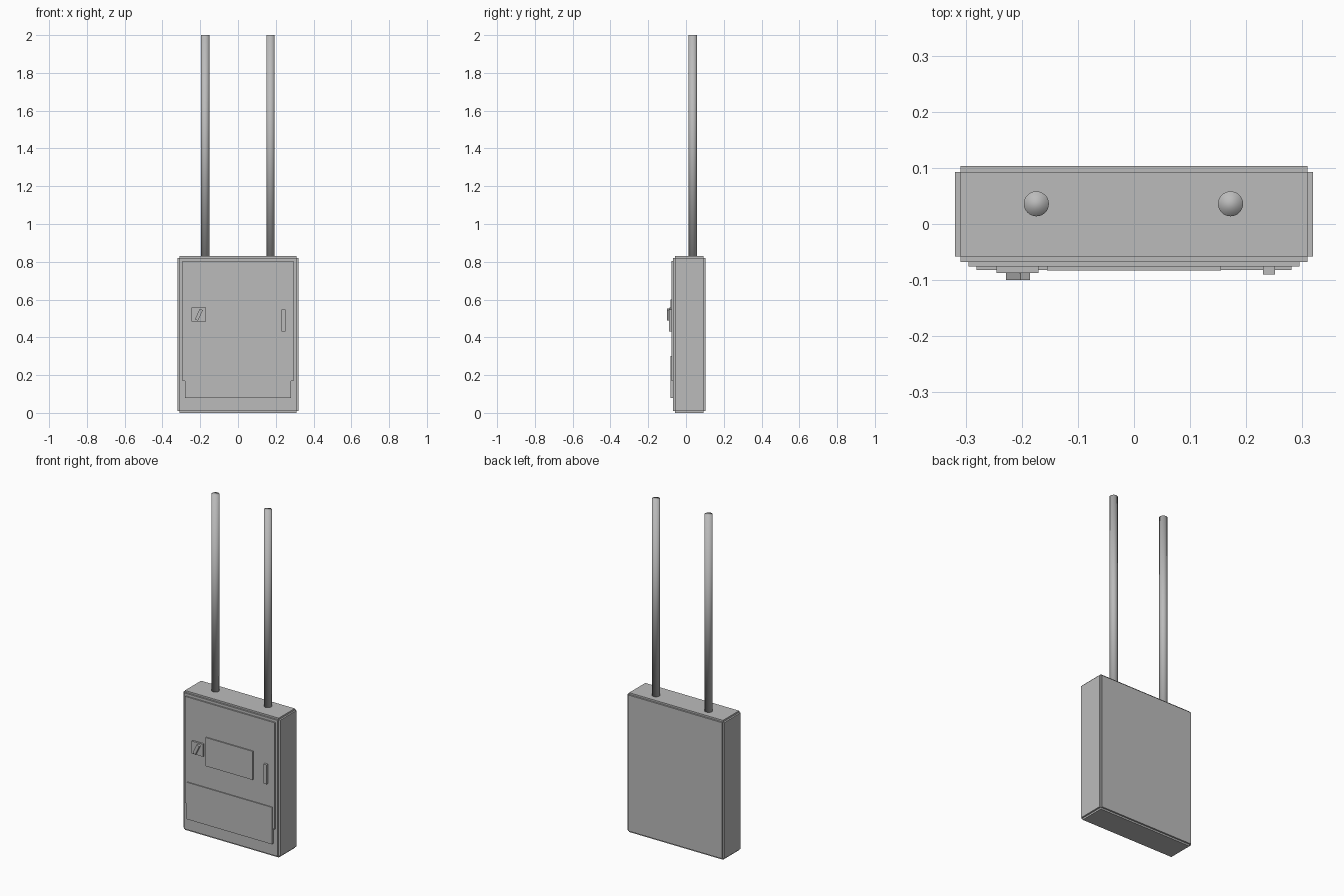
import bpy
import bmesh
from math import radians
from mathutils import Matrix

cube = bpy.data.objects.get("Cube")
if cube:
    bpy.data.objects.remove(cube, do_unlink=True)

# One painted-metal grey for everything
grey = bpy.data.materials.new("grey metal")
grey.use_nodes = True
colour = (0.5, 0.5, 0.5, 1)
grey.diffuse_color = colour
grey.node_tree.nodes["Principled BSDF"].inputs["Base Color"].default_value = colour


def finish(name, bm, smooth=False):
    mesh = bpy.data.meshes.new(name)
    for face in bm.faces:
        face.smooth = smooth
    bm.to_mesh(mesh)
    bm.free()
    mesh.materials.append(grey)
    obj = bpy.data.objects.new(name, mesh)
    bpy.context.collection.objects.link(obj)
    return obj


def add_box(bm, x, y, z):
    size = [b - a for a, b in (x, y, z)]
    centre = [(a + b) / 2 for a, b in (x, y, z)]
    bmesh.ops.create_cube(bm, size=1, matrix=Matrix.Translation(centre) @ Matrix.Diagonal(size + [1]))


def box(name, x, y, z):
    bm = bmesh.new()
    add_box(bm, x, y, z)
    return finish(name, bm)


# Cabinet: three crossing slabs leave a small stepped rebate on every edge
step = 0.01
outer = ((-0.319, 0.319), (-0.068, 0.103), (0, 0.83))
bm = bmesh.new()
for axis in range(3):
    add_box(bm, *[(a, b) if i == axis else (a + step, b - step)
                  for i, (a, b) in enumerate(outer)])
finish("cabinet", bm)

# Door and its raised plates
door_front = -0.076
box("door", (-0.295, 0.295), (door_front, -0.06), (0.17, 0.805))
box("lower_cover", (-0.281, 0.281), (-0.082, -0.06), (0.08, 0.30))
box("window_plate", (-0.155, 0.155), (-0.083, door_front), (0.43, 0.60))

# Latch with a slanted turn knob
box("latch_plate", (-0.245, -0.17), (-0.087, door_front), (0.483, 0.557))
knob = box("latch_knob", (-0.009, 0.009), (-0.007, 0.007), (-0.031, 0.031))
knob.location = (-0.207, -0.093, 0.52)
knob.rotation_euler.y = radians(25)

# Door handle
box("door_handle", (0.23, 0.251), (-0.09, door_front), (0.432, 0.548))

# Conduit pipes rising from the top
for side, x in (("right", -0.174), ("left", 0.172)):
    bm = bmesh.new()
    bmesh.ops.create_cone(bm, cap_ends=True, segments=32, radius1=0.0223, radius2=0.0223,
                          depth=1.18, matrix=Matrix.Translation((x, 0.036, 1.41)))
    finish(side + "_conduit", bm, smooth=True)
